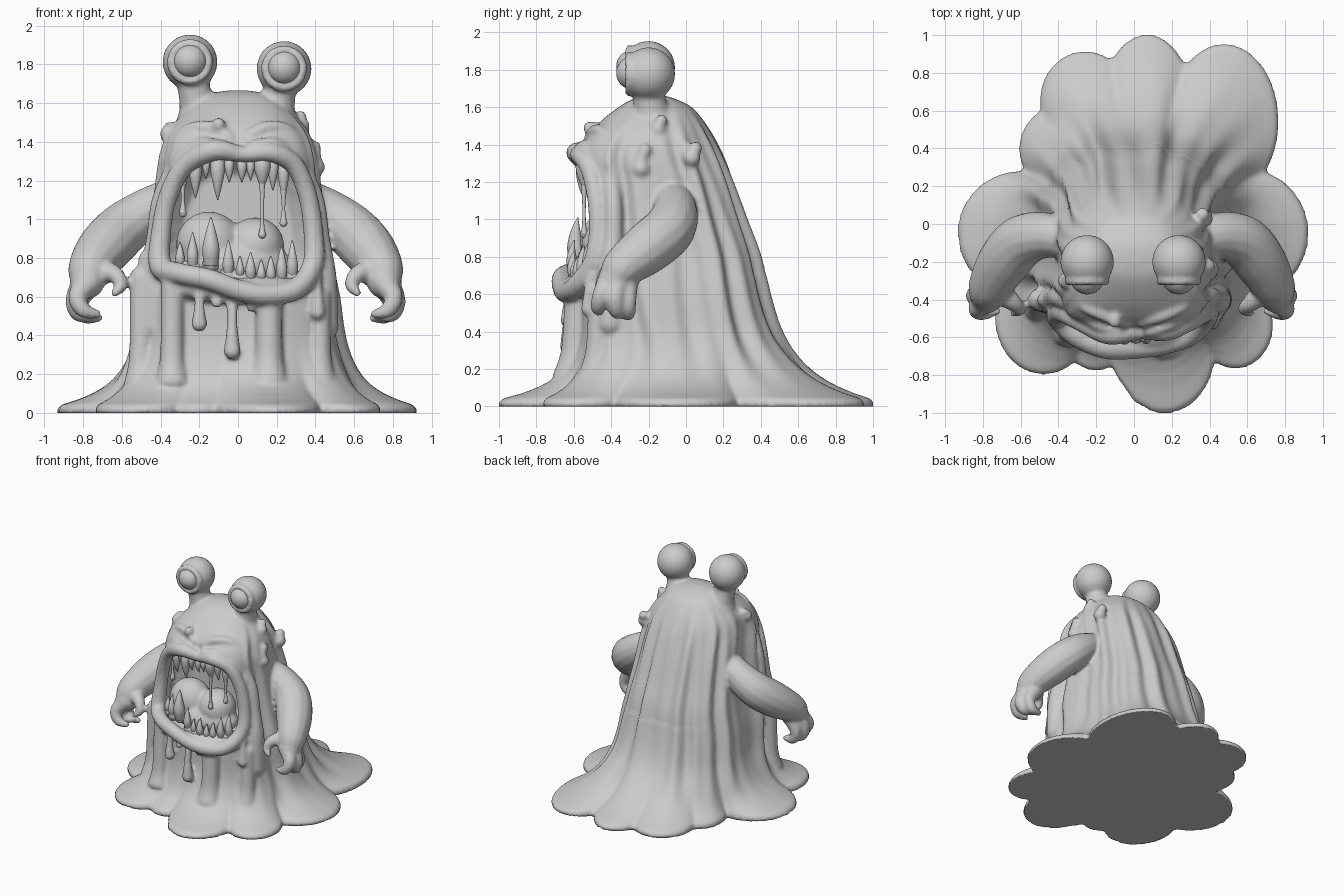
import bpy, bmesh, math
from mathutils import Vector

if "Cube" in bpy.data.objects:
    bpy.data.objects.remove(bpy.data.objects["Cube"])

grey = bpy.data.materials.new("slime grey")
grey.diffuse_color = (0.6, 0.6, 0.6, 1)
grey.use_nodes = True
grey.node_tree.nodes["Principled BSDF"].inputs["Base Color"].default_value = grey.diffuse_color


def clamp(v):
    return max(0.0, min(1.0, v))


def spline(pts, closed=False, steps=7):
    """Catmull-Rom resampling of (x, y, z, radius) points."""
    p = [Vector(q) for q in pts]
    n = len(p)
    get = (lambda i: p[i % n]) if closed else (lambda i: p[max(0, min(n - 1, i))])
    out = []
    for i in range(n if closed else n - 1):
        a, b, c, d = get(i - 1), get(i), get(i + 1), get(i + 2)
        for k in range(steps):
            t = k / steps
            out.append(0.5 * (2 * b + (c - a) * t + (2 * a - 5 * b + 4 * c - d) * t * t
                              + (3 * b - a - 3 * c + d) * t ** 3))
    return out if closed else out + [p[-1]]


def loft(bm, rings, closed=False):
    vs = [[bm.verts.new(v) for v in ring] for ring in rings]
    n = len(vs[0])
    for a, b in zip(vs, vs[1:] + vs[:1] if closed else vs[1:]):
        for i in range(n):
            bm.faces.new((a[i], a[(i + 1) % n], b[(i + 1) % n], b[i]))
    if not closed:
        bm.faces.new(vs[0][::-1])
        bm.faces.new(vs[-1])


def ball(bm, c, r):
    rx, ry, rz = (r, r, r) if isinstance(r, (int, float)) else r
    n = 32 if max(rx, ry, rz) > .07 else 14
    m = n // 2
    rings = []
    for i in range(m + 1):
        t = .03 + (math.pi - .06) * i / m
        rings.append([(c[0] + rx * math.sin(t) * math.cos(2 * math.pi * k / n),
                       c[1] + ry * math.sin(t) * math.sin(2 * math.pi * k / n),
                       c[2] - rz * math.cos(t)) for k in range(n)])
    loft(bm, rings)


def tube(bm, pts, closed=False, sides=14):
    path = spline(pts, closed)
    n, u, rings = len(path), None, []
    for i, q in enumerate(path):
        a = path[(i - 1) % n] if closed else path[max(i - 1, 0)]
        b = path[(i + 1) % n] if closed else path[min(i + 1, n - 1)]
        t = (b - a).xyz.normalized()
        if u is None:
            u = Vector((0, 1, 0)) if abs(t.y) < 0.9 else Vector((1, 0, 0))
        u = (u - t * u.dot(t)).normalized()
        w = t.cross(u)
        rings.append([q.xyz + q.w * (u * math.cos(s) + w * math.sin(s))
                      for s in (2 * math.pi * k / sides for k in range(sides))])
    loft(bm, rings, closed)
    if not closed:
        for q in (path[0], path[-1]):
            if q.w > 0.008:
                ball(bm, q.xyz, q.w)


def make(name, bm, voxel=0, smooth=3):
    bmesh.ops.recalc_face_normals(bm, faces=bm.faces[:])
    me = bpy.data.meshes.new(name)
    bm.to_mesh(me)
    bm.free()
    ob = bpy.data.objects.new(name, me)
    bpy.context.collection.objects.link(ob)
    me.materials.append(grey)
    if voxel:
        m = ob.modifiers.new("fuse", 'REMESH')
        m.mode, m.voxel_size = 'VOXEL', voxel
        s = ob.modifiers.new("soften", 'SMOOTH')
        s.factor, s.iterations = 0.5, smooth
        bpy.ops.object.select_all(action='DESELECT')
        ob.select_set(True)
        bpy.context.view_layer.objects.active = ob
        bpy.ops.object.modifier_apply(modifier="fuse")
        bpy.ops.object.modifier_apply(modifier="soften")
    ob.data.polygons.foreach_set("use_smooth", [True] * len(ob.data.polygons))
    return ob


# puddle lobes: centre x, y, radius x, y
LOBES = [(.07, .6, .25, .41), (.48, .55, .29, .41), (-.26, .66, .24, .26), (-.36, .4, .25, .24),
         (-.6, -.05, .34, .33), (-.48, -.5, .26, .3), (-.2, -.6, .17, .18), (.16, -.68, .27, .33),
         (.54, -.54, .2, .23), (.6, -.05, .33, .34)]
# body profile: height, half width, front y, back y
PROFILE = [(0, .55, -.56, .52), (.2, .55, -.57, .52), (.4, .52, -.56, .47), (.6, .5, -.56, .43),
           (.8, .46, -.54, .39), (1, .43, -.53, .32), (1.2, .41, -.53, .25), (1.35, .39, -.55, .19),
           (1.45, .36, -.52, .14), (1.53, .3, -.45, .09), (1.6, .23, -.36, .03),
           (1.645, .16, -.28, -.06), (1.665, .05, -.2, -.13)]
# lip loop: x, y, z, radius
LIP = [(.03, -.57, 1.335, .042), (.17, -.57, 1.345, .05), (.29, -.52, 1.28, .05), (.36, -.48, 1.12, .05),
       (.39, -.47, .92, .052), (.385, -.5, .76, .055), (.3, -.59, .64, .055), (.15, -.64, .61, .055),
       (0, -.66, .635, .055), (-.15, -.66, .69, .055), (-.3, -.6, .72, .055), (-.4, -.5, .76, .06),
       (-.395, -.47, .95, .052), (-.36, -.48, 1.12, .05), (-.28, -.52, 1.27, .05), (-.13, -.585, 1.355, .055)]
RIM = [(math.atan2(p.z - .97, p.x), math.hypot(p.x, p.z - .97)) for p in spline(LIP, True, 4)]


def outline(dx, dy):
    """Distance from the middle to the puddle edge in a direction."""
    best = 0.5
    for cx, cy, rx, ry in LOBES:
        a = (dx / rx) ** 2 + (dy / ry) ** 2
        b = dx * cx / rx ** 2 + dy * cy / ry ** 2
        c = (cx / rx) ** 2 + (cy / ry) ** 2 - 1
        if b * b - a * c > 0:
            best = max(best, (b + math.sqrt(b * b - a * c)) / a)
    return best


def body_point(z, w, yf, yb, th):
    c, s = math.cos(th), math.sin(th)
    n = 2.3
    if s < 0:
        n = 4.2 - 1.7 * clamp((z - 1.3) / .25) - clamp((.7 - z) / .4)
    sx = math.copysign(abs(c) ** (2 / n), c)
    sy = math.copysign(abs(s) ** (2 / n), s)
    # hanging folds on the sides and back
    k = clamp((s + .7) / .4) * clamp((1.62 - z) / .3) * (.4 + .6 * clamp(z / .4))
    f = 1 + k * (.033 * math.cos(13 * th + .8 * math.sin(2.5 * z)) + .024 * math.cos(22 * th + 1 + z))
    x, y = w * sx * f, (yf + yb) / 2 + (yb - yf) / 2 * sy * f
    # foot spreading into the puddle
    d = math.hypot(x, y)
    g = outline(x / d, y / d) / d if z < .7 else 1
    if g > 1:
        e = math.exp(-(z - .035) / (.1 + .04 * max(0, s))) if z > .035 else 1 - .5 * (.035 - z)
        x, y = x * (1 + (g - 1) * e), y * (1 + (g - 1) * e)
    # gaping mouth pushed inward
    if y < -.25 and .55 < z < 1.4:
        a = math.atan2(z - .97, x)
        edge = min(RIM, key=lambda q: abs(math.remainder(q[0] - a, 2 * math.pi)))[1]
        r = math.hypot(x, z - .97) / edge
        if r < .98:
            y = max(y, -.18 - .1 * clamp((r - .7) / .25))
    return x, y, z


# flowing body
bm = bmesh.new()
rows = [(0, *PROFILE[0][1:]), (.012, *PROFILE[0][1:])] + [tuple(p) for p in spline(PROFILE) if p[0] > .018]
loft(bm, [[body_point(*row, 2 * math.pi * k / 240) for k in range(240)] for row in rows])

# lips, jaw and cheeks
tube(bm, LIP, True)
ball(bm, (0, -.5, .64), (.38, .17, .085))
for s in (-1, 1):
    tube(bm, [(s * .31, -.42, 1.3, .05), (s * .395, -.39, 1.1, .05), (s * .42, -.39, .9, .055),
              (s * .43, -.4, .7, .08), (s * .44, -.4, .45, .08)])
    # brow wrinkles
    tube(bm, [(s * .04, -.52, 1.42, .03), (s * .14, -.49, 1.47, .035), (s * .25, -.44, 1.46, .035),
              (s * .33, -.38, 1.38, .03)])
    tube(bm, [(s * .08, -.57, 1.38, .03), (s * .2, -.53, 1.39, .03), (s * .32, -.45, 1.3, .035)])

# arms with curled fingers
ARM = [[(.3, -.1, 1.13, .1), (.46, -.06, 1.05, .12), (.6, -.09, .95, .14), (.7, -.2, .85, .14),
        (.775, -.33, .75, .115), (.79, -.38, .68, .09)],
       [(.8, -.36, .68, .07), (.855, -.38, .58, .05), (.83, -.37, .51, .042), (.76, -.35, .505, .025)],
       [(.78, -.4, .68, .07), (.84, -.45, .6, .05), (.81, -.47, .53, .04), (.74, -.46, .51, .024)],
       [(.77, -.32, .68, .07), (.83, -.31, .57, .045), (.8, -.31, .5, .04), (.73, -.31, .49, .022)],
       [(.72, -.36, .73, .07), (.645, -.42, .715, .045), (.615, -.45, .66, .036), (.645, -.47, .62, .022)]]
for side in (-.985, .955):
    for limb in ARM:
        tube(bm, [(side * x, y, z, r) for x, y, z, r in limb])

# eye stalks with lids
EYES = [(-.248, -.2, 1.812), (.238, -.2, 1.778)]
for x, y, z in EYES:
    ball(bm, (x, y, z), .142)
    tube(bm, [(x * .75, y + .02, 1.5, .13), (x * .85, y + .01, 1.6, .095), (x * .92, y, 1.68, .085), (x, y, z, .09)])
    tube(bm, [(x + .1 * math.cos(a), y - .105, z + .1 * math.sin(a), .02)
              for a in (k * math.pi / 4 for k in range(8))], True)

# hanging drips and warts: x, y, top, bottom, bulb radius
for x, y, top, bot, r in [(-.2, -.63, .66, .46, .042), (-.03, -.63, .6, .32, .045), (-.11, -.63, .64, .57, .03),
                          (.41, -.52, .72, .52, .042), (-.49, -.42, .8, .5, .045), (.07, -.62, .6, .55, .03),
                          (.4, -.24, 1.37, 1.27, .05), (.33, -.15, 1.53, 1.48, .042), (-.36, -.3, 1.47, 1.44, .045),
                          (.37, .03, 1.38, 1.33, .05), (-.1, -.515, 1.5, 1.49, .035)]:
    tube(bm, [(x * .98, y + .02, top, r * .75), (x, y, (top + bot) / 2, r * .62), (x, y, bot, r)])

# columns of slime running down to the puddle
for x, y, top, r in [(.16, -.58, .6, .07), (-.34, -.54, .68, .06), (.42, -.46, .6, .06), (-.5, -.4, .7, .06)]:
    tube(bm, [(x, y, top, r), (x, y - .015, .3, r * 1.05), (x, y - .03, .15, r * 1.5), (x, y - .04, .12, r * 1.15)])

body = make("slime_body", bm, voxel=.0135)
for v in body.data.vertices:
    if v.co.z < .008:
        v.co.z = 0

# eyeballs
for name, (x, y, z) in zip(("left_eyeball", "right_eyeball"), EYES):
    bm = bmesh.new()
    ball(bm, (x, y - .083, z + .005), .09)
    make(name, bm)

# tongue
bm = bmesh.new()
ball(bm, (-.15, -.42, .87), (.17, .15, .17))
ball(bm, (.09, -.41, .86), (.15, .15, .15))
ball(bm, (-.02, -.42, .77), (.3, .17, .12))
make("tongue", bm, voxel=.015, smooth=6)

# teeth: x, root height, length (negative hangs down), radius
LOWER = [(-.3, .77, .11, .025), (-.235, .77, .16, .03), (-.14, .79, .22, .045), (-.05, .73, .16, .03),
         (.01, .71, .1, .022), (.065, .7, .13, .028), (.12, .69, .1, .024), (.17, .69, .12, .026),
         (.225, .7, .16, .03), (.28, .72, .17, .03)]
UPPER = [(-.28, 1.27, -.12, .026), (-.22, 1.29, -.18, .034), (-.165, 1.31, -.1, .022), (-.105, 1.31, -.21, .038),
         (-.045, 1.31, -.12, .026), (.02, 1.3, -.11, .026), (.065, 1.3, -.1, .022), (.125, 1.32, -.17, .045),
         (.18, 1.31, -.16, .03), (.235, 1.29, -.2, .03)]
for name, row, front in (("lower_teeth", LOWER, -.6), ("upper_teeth", UPPER, -.55)):
    bm = bmesh.new()
    for x, z, h, r in row:
        y = front + 1.1 * x * x
        tube(bm, [(x, y, z - .12 * h, r * .8), (x, y - .012, z + .25 * h, r), (x, y - .012, z + .65 * h, r * .6),
                  (x, y, z + h, .003)])
    make(name, bm)

# gum ridge under the lower teeth
bm = bmesh.new()
for x, z, h, r in LOWER:
    ball(bm, (x, -.585 + 1.1 * x * x, z - .02), (.045, .05, .05))
make("lower_gum", bm, voxel=.013)

# drool strands
bm = bmesh.new()
for x, y, top, bot in [(.125, -.545, 1.2, .92), (.235, -.5, 1.15, .98), (-.285, -.47, 1.2, 1.03)]:
    tube(bm, [(x, y, top, .016), (x, y, (top + bot) / 2, .009), (x, y, bot + .05, .011), (x, y, bot, .02)])
make("drool", bm)
